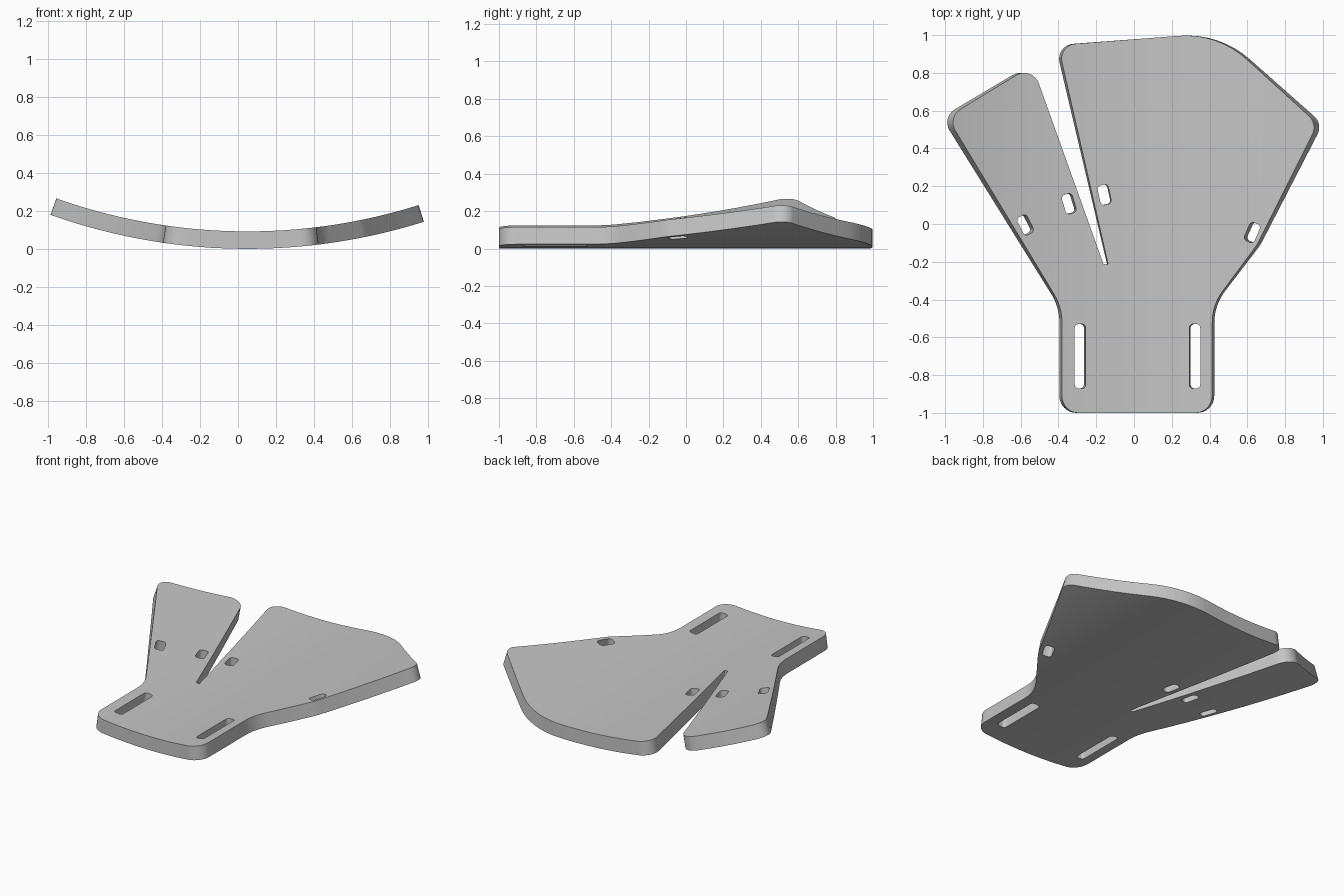
import bpy, bmesh, math
from mathutils import Vector

if "Cube" in bpy.data.objects:
    bpy.data.objects.remove(bpy.data.objects["Cube"], do_unlink=True)

THICK = 0.092       # plate thickness
RADIUS = 3.1        # bend radius about a lengthwise axis
AXIS_X = 0.05       # where the bend is lowest


def rounded(corners):
    """Closed outline with a true arc at each (x, y, radius) corner."""
    points = []
    for i, (x, y, r) in enumerate(corners):
        p = Vector((x, y, 0))
        before = corners[i - 1]
        after = corners[(i + 1) % len(corners)]
        d1 = (Vector((*before[:2], 0)) - p).normalized()
        d2 = (Vector((*after[:2], 0)) - p).normalized()
        half = d1.angle(d2) / 2
        centre = p + (d1 + d2).normalized() * r / math.sin(half)
        start = (p + d1 * r / math.tan(half) - centre).normalized()
        end = (p + d2 * r / math.tan(half) - centre).normalized()
        points += [centre + start.slerp(end, k / 8).normalized() * r for k in range(9)]
    return points


def slot(x, y, width, length, lean):
    """Rounded rectangular hole, leaning sideways by the given angle."""
    c, s = math.cos(lean), math.sin(lean)
    corners = []
    for sx, sy in ((-1, -1), (1, -1), (1, 1), (-1, 1)):
        u, v = sx * width / 2, sy * length / 2
        corners.append((x + u * c + v * s, y - u * s + v * c, 0.02))
    return rounded(corners)


# Flat outline: neck, wide palm, long narrow slit, thumb wing
outline = rounded([
    (-0.395, -1.0, 0.09), (0.425, -1.0, 0.09), (0.425, -0.43, 0.28),
    (0.67, -0.11, 0.3), (1.0, 0.53, 0.08), (0.455, 1.012, 0.5),
    (-0.416, 0.947, 0.08), (-0.142, -0.216, 0.006), (-0.168, -0.212, 0.006),
    (-0.556, 0.84, 0.085), (-1.02, 0.565, 0.08), (-0.395, -0.44, 0.28),
])

# Strap slots in the neck and small lacing holes
holes = [
    slot(-0.295, -0.7, 0.06, 0.34, 0),
    slot(0.33, -0.7, 0.06, 0.34, 0),
    slot(-0.594, -0.005, 0.06, 0.105, -0.48),
    slot(-0.356, 0.107, 0.06, 0.105, -0.3),
    slot(-0.163, 0.155, 0.06, 0.105, -0.22),
    slot(0.643, -0.045, 0.06, 0.105, 0.42),
]

# Fill the outline around the holes and thicken it
bm = bmesh.new()
edges = []
for loop in [outline] + holes:
    verts = [bm.verts.new(p) for p in loop]
    edges += [bm.edges.new((verts[i - 1], verts[i])) for i in range(len(verts))]
bmesh.ops.triangle_fill(bm, edges=edges, use_beauty=True, normal=(0, 0, 1))
extruded = bmesh.ops.extrude_face_region(bm, geom=bm.faces[:])
top = [g for g in extruded["geom"] if isinstance(g, bmesh.types.BMVert)]
bmesh.ops.translate(bm, verts=top, vec=(0, 0, THICK))

# Slice lengthwise into strips so the plate can bend
for k in range(-24, 25):
    bmesh.ops.bisect_plane(bm, geom=bm.verts[:] + bm.edges[:] + bm.faces[:],
                           dist=1e-5, plane_co=(k * 0.04 + 0.003, 0, 0),
                           plane_no=(1, 0, 0))

# Roll the strips into a shallow trough
for v in bm.verts:
    angle = math.asin((v.co.x - AXIS_X) / RADIUS)
    reach = RADIUS - v.co.z
    v.co.x = AXIS_X + reach * math.sin(angle)
    v.co.z = RADIUS - reach * math.cos(angle)
bmesh.ops.recalc_face_normals(bm, faces=bm.faces[:])

mesh = bpy.data.meshes.new("splint_plate")
bm.to_mesh(mesh)
bm.free()
plate = bpy.data.objects.new("splint_plate", mesh)
bpy.context.collection.objects.link(plate)

# Single plain grey
grey = bpy.data.materials.new("plain_grey")
grey.use_nodes = True
colour = (0.56, 0.56, 0.56, 1)
grey.diffuse_color = colour
grey.node_tree.nodes["Principled BSDF"].inputs["Base Color"].default_value = colour
mesh.materials.append(grey)

bpy.ops.object.select_all(action="DESELECT")
plate.select_set(True)
bpy.context.view_layer.objects.active = plate
bpy.ops.object.shade_smooth_by_angle(angle=math.radians(30))
